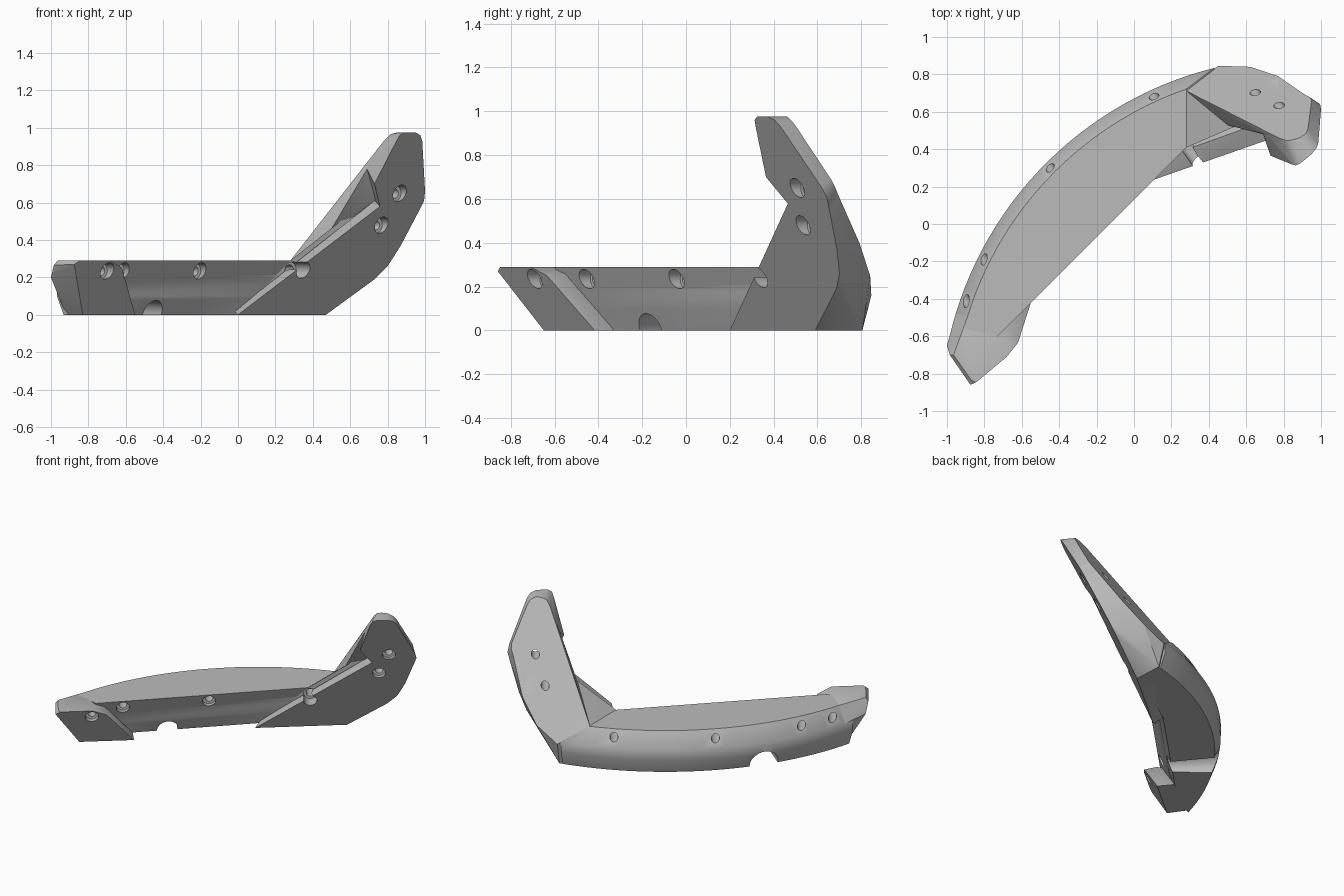
import bpy, bmesh, math
from mathutils import Vector, Matrix

cube = bpy.data.objects.get("Cube")
if cube:
    bpy.data.objects.remove(cube, do_unlink=True)

grey = bpy.data.materials.new("plain grey")
grey.use_nodes = True
grey.diffuse_color = (0.5, 0.5, 0.5, 1)
grey.node_tree.nodes["Principled BSDF"].inputs["Base Color"].default_value = (0.5, 0.5, 0.5, 1)

DRILL = Vector((-0.577, 0.816, 0)).normalized()
CENTRE = Vector((0.898, -1.043, 0))


# Main planes, each giving a point for x and z
def inner(x, z):
    return (x, 0.2 + 0.83 * x - 0.63 * z, z)


def outer(x, z):
    return (x, 0.81 + 0.305 * x - 0.635 * z, z)


def ear(x, z):
    return (x, 0.04 + 0.83 * x - 0.64 * z, z)


def chord(x, z):
    return (x, 0.3 + x - 0.59 * z, z)


def arc(radius, degrees, z):
    a = math.radians(degrees)
    return CENTRE + Vector((radius * math.cos(a), radius * math.sin(a), z))


def finish(name, bm):
    bmesh.ops.recalc_face_normals(bm, faces=bm.faces)
    mesh = bpy.data.meshes.new(name)
    bm.to_mesh(mesh)
    bm.free()
    mesh.materials.append(grey)
    ob = bpy.data.objects.new(name, mesh)
    bpy.context.collection.objects.link(ob)
    return ob


def hull(name, points):
    bm = bmesh.new()
    for p in points:
        bm.verts.new(p)
    res = bmesh.ops.convex_hull(bm, input=bm.verts)
    junk = {v for v in res["geom_interior"] + res["geom_unused"]
            if isinstance(v, bmesh.types.BMVert) and v.is_valid}
    bmesh.ops.delete(bm, geom=list(junk), context='VERTS')
    bmesh.ops.dissolve_limit(bm, angle_limit=0.01, verts=bm.verts, edges=bm.edges)
    return finish(name, bm)


def bridge(bm, rings):
    n = len(rings[0])
    for a, b in zip(rings, rings[1:]):
        for i in range(n):
            j = (i + 1) % n
            bm.faces.new((a[i], a[j], b[j], b[i]))
    bm.faces.new(rings[0])
    bm.faces.new(rings[-1])


def tube(bm, start, direction, profile, sides=24):
    # Closed turned solid; profile holds (radius, distance) pairs
    turn = Matrix.Translation(start) @ direction.to_track_quat('Z', 'Y').to_matrix().to_4x4()
    bridge(bm, [[bm.verts.new(turn @ Vector((r * math.cos(2 * math.pi * i / sides),
                                             r * math.sin(2 * math.pi * i / sides), t)))
                 for i in range(sides)] for r, t in profile])


# Curved body: stacked outlines, widest in the middle
bm = bmesh.new()
rings = []
STEPS = 28
for z, radius, first, right in (
        (0, 1.895, 104, (0.46, 0.62)), (0.1, 1.932, 104, (0.45, 0.62)),
        (0.18, 1.935, 104, (0.42, 0.62)), (0.29, 1.87, 109.3, (0.28, 0.50))):
    pts = [arc(radius, first + (165 - first) * i / STEPS, z) for i in range(STEPS + 1)]
    pts += [chord(-0.73, z), chord(0.28, z), (*right, z)]
    rings.append([bm.verts.new(p) for p in pts])
bridge(bm, rings)
parts = [finish("curved_body", bm)]

# End ear standing proud of the body
parts.append(hull("end_ear", [
    ear(-0.83, 0), ear(-0.55, 0), ear(-0.62, 0.25), ear(-0.68, 0.29), ear(-0.845, 0.29),
    ear(-0.875, 0.27), (-0.87, -0.835, 0.29), (-0.965, -0.70, 0.29), (-0.985, -0.70, 0.265),
    (-1, -0.65, 0.2), (-0.92, -0.52, 0), (-0.73, -0.63, 0.29), (-0.66, -0.56, 0.25),
    (-0.62, -0.33, 0), arc(1.87, 163, 0.29), arc(1.935, 163, 0.18), arc(1.895, 163, 0)]))

# Recessed arm web: wedge under the ramp, thin fin above it
rim = [outer(0.45, 0.16), outer(0.62, 0.25), outer(0.77, 0.4), outer(0.91, 0.62)]
foot = (0.46, 0.805, 0)
crease = [outer(0.28, 0.29), chord(0.5, 0.46), (0.7, 0.59, 0.62)]
parts.append(hull("arm_wedge", crease + rim + [
    foot, chord(0, 0), chord(0.28, 0.29), (0.46, 0.62, 0)]))
parts.append(hull("arm_fin", crease + rim + [
    (0.66, 0.495, 0.76), (0.76, 0.53, 0.66), outer(0.78, 0.93)]))

# Proud lower plate below the diagonal ledge
parts.append(hull("arm_plate", rim + [
    foot, inner(0, 0), inner(0.47, 0), inner(0.73, 0.19), inner(0.8, 0.26), inner(0.87, 0.37),
    inner(0.97, 0.56), inner(0.76, 0.58), (-0.02, 0.29, 0.02), (0.73, 0.56, 0.61)]))

# Rounded arm tip
tip_inner = [(0.76, 0.57), (0.77, 0.6), (0.73, 0.7), (0.845, 0.925), (0.865, 0.96), (0.89, 0.975),
             (0.95, 0.975), (0.975, 0.96), (0.985, 0.93), (1, 0.66), (0.995, 0.61), (0.97, 0.56)]
tip_outer = [(0.68, 0.8), (0.78, 0.93), (0.815, 0.965), (0.85, 0.975), (0.89, 0.975),
             (0.92, 0.955), (0.93, 0.92), (0.95, 0.69), (0.94, 0.66), (0.91, 0.62), (0.75, 0.5)]
parts.append(hull("arm_tip", [inner(*p) for p in tip_inner] + [outer(*p) for p in tip_outer]))

# Counterbored holes and the flared channel under the body
bm = bmesh.new()
for spot in ((-0.7, -0.69, 0.235), (-0.61, -0.46, 0.235), (-0.2, -0.05, 0.235),
             (0.31, 0.393, 0.24), (0.77, 0.53, 0.48), (0.87, 0.5, 0.65)):
    tube(bm, Vector(spot), DRILL, ((0.044, -0.2), (0.044, 0.06), (0.027, 0.06), (0.027, 0.7)))
tube(bm, Vector((-0.39, -0.23, 0.01)), Vector((-0.7, 0.7, 0)), ((0.06, 0), (0.13, 0.7)), 32)
cutter = finish("hole_cutter", bm)
cutter.hide_render = True

for ob in parts:
    mod = ob.modifiers.new("holes", 'BOOLEAN')
    mod.operation = 'DIFFERENCE'
    mod.solver = 'EXACT'
    mod.object = cutter
bpy.context.view_layer.update()
graph = bpy.context.evaluated_depsgraph_get()
meshes = [bpy.data.meshes.new_from_object(ob.evaluated_get(graph)) for ob in parts]
for ob, mesh in zip(parts, meshes):
    ob.modifiers.clear()
    ob.data = mesh
bpy.data.objects.remove(cutter, do_unlink=True)

# Smooth curves, crisp edges
bpy.ops.object.select_all(action='DESELECT')
for ob in parts:
    ob.select_set(True)
bpy.context.view_layer.objects.active = parts[0]
bpy.ops.object.shade_smooth_by_angle(angle=math.radians(34))
